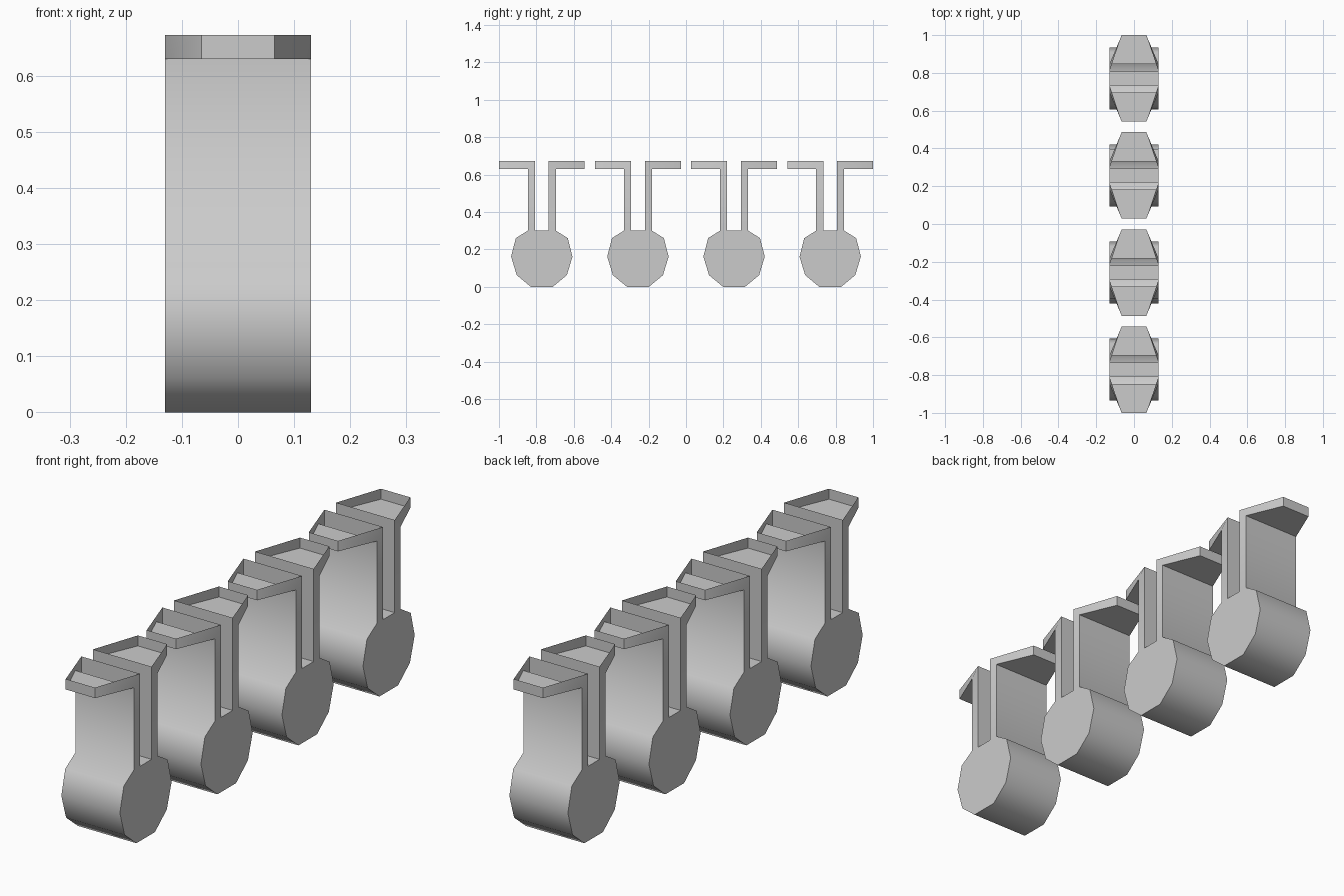
import bpy, bmesh

if "Cube" in bpy.data.objects:
    bpy.data.objects.remove(bpy.data.objects["Cube"])

W = 0.13          # half width along x
TIP_W = 0.065     # half width of a tray tip
TIP_Y = 0.229     # reach of a tray from the clip centre
LEG_OUT, LEG_IN = 0.075, 0.037
Z_FLOOR, Z_RIM = 0.63, 0.672
PITCH = 0.514

# Half of the side profile (y, z): bulb, leg outside, tray gap, leg inside
half = [(0.059, 0.0), (0.134, 0.062), (0.164, 0.161), (0.139, 0.26),
        (LEG_OUT, 0.30), (LEG_OUT, Z_FLOOR), (LEG_IN, Z_RIM), (LEG_IN, 0.30)]
profile = half + [(-y, z) for y, z in reversed(half)]

bm = bmesh.new()

# Hollow body: two end caps joined by strips, legs left open on top
left, right = ([bm.verts.new((x, y, z)) for y, z in profile] for x in (-W, W))
n = len(profile)
for i in range(n):
    j = (i + 1) % n
    if {profile[i][1], profile[j][1]} != {Z_FLOOR, Z_RIM}:
        bm.faces.new((left[i], right[i], right[j], left[j]))
bm.faces.new(right)
bm.faces.new(left[::-1])

# Open tapered trays: floor, tip wall and two slanted side walls
for out, inn, s in ((5, 6, 1), (n - 6, n - 7, -1)):
    lo = [bm.verts.new((x, s * TIP_Y, Z_FLOOR)) for x in (-TIP_W, TIP_W)]
    hi = [bm.verts.new((x, s * TIP_Y, Z_RIM)) for x in (-TIP_W, TIP_W)]
    bm.faces.new((left[out], right[out], lo[1], lo[0]))
    bm.faces.new((lo[0], lo[1], hi[1], hi[0]))
    for k, side in enumerate((left, right)):
        bm.faces.new((side[out], lo[k], hi[k], side[inn]))

bmesh.ops.recalc_face_normals(bm, faces=bm.faces)
if max(bm.faces, key=lambda f: -f.calc_center_median().z).normal.z > 0:
    bmesh.ops.reverse_faces(bm, faces=bm.faces)
mesh = bpy.data.meshes.new("clip")
bm.to_mesh(mesh)
bm.free()

# Row of four clips sharing one mesh
for i in range(4):
    clip = bpy.data.objects.new(f"clip_{i + 1}", mesh)
    clip.location.y = (i - 1.5) * PITCH
    bpy.context.collection.objects.link(clip)

bpy.context.view_layer.objects.active = clip
clip.select_set(True)
bpy.ops.object.shade_smooth_by_angle(angle=1.08)
